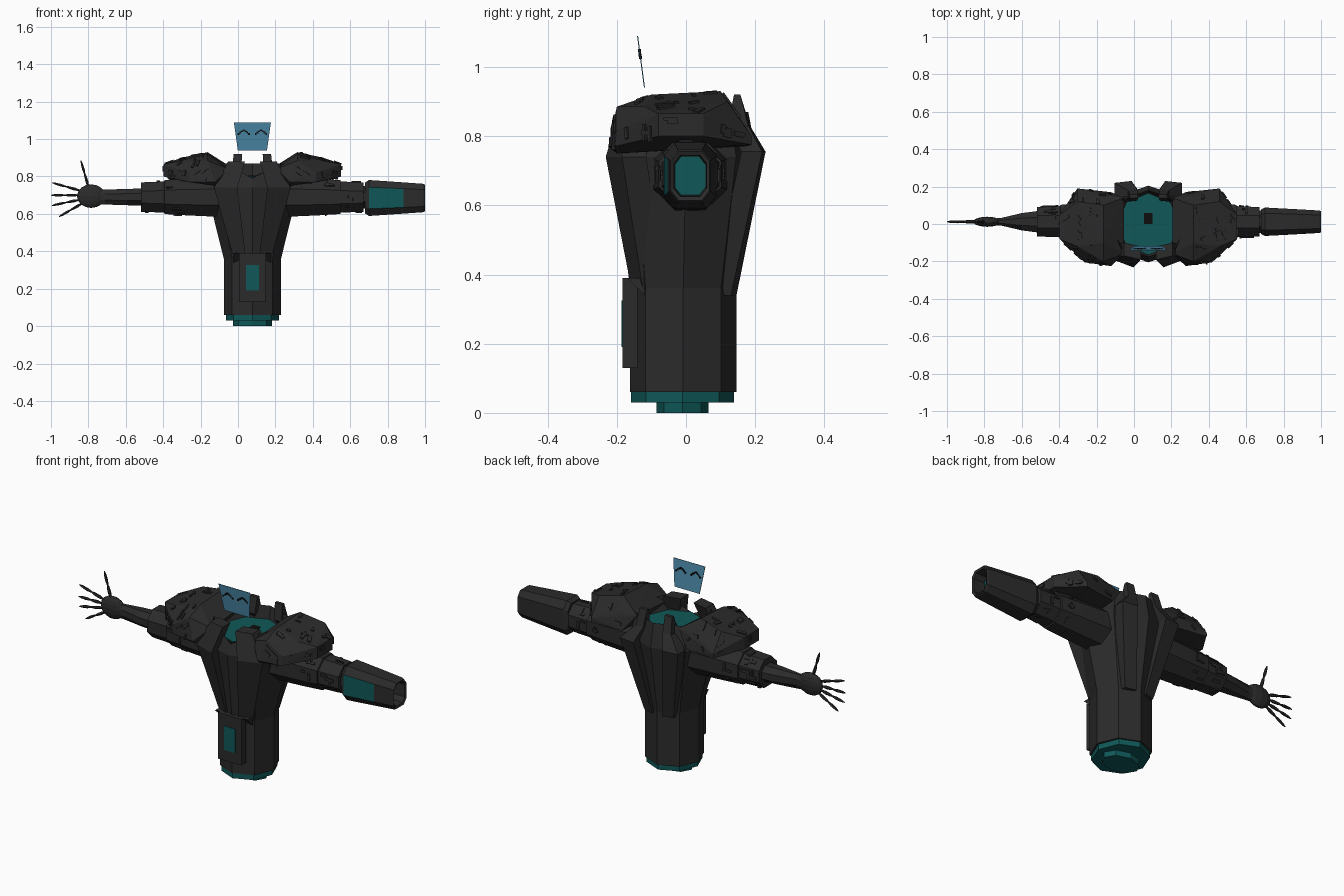
import bpy, bmesh, math, random
from mathutils import Vector, Matrix

if "Cube" in bpy.data.objects:
    bpy.data.objects.remove(bpy.data.objects["Cube"])

random.seed(4)
C = 0.077           # x of the body's mirror plane
AY, AZ = 0.012, 0.69  # arm axis


def material(name, rgb):
    m = bpy.data.materials.new(name)
    m.diffuse_color = (*rgb, 1)
    m.use_nodes = True
    m.node_tree.nodes["Principled BSDF"].inputs["Base Color"].default_value = m.diffuse_color
    return m


GREY = material("charcoal", (0.024, 0.024, 0.024))
TEAL = material("dark teal", (0.005, 0.095, 0.095))
BLUE = material("screen blue", (0.07, 0.25, 0.39))
BLACK = material("black", (0.004, 0.004, 0.004))


def finish(name, bm, mats, rule=None):
    bmesh.ops.recalc_face_normals(bm, faces=bm.faces)
    if rule:
        for f in bm.faces:
            f.material_index = 1 if rule(f.calc_center_median(), f.normal) else 0
    me = bpy.data.meshes.new(name)
    bm.to_mesh(me)
    bm.free()
    ob = bpy.data.objects.new(name, me)
    for m in mats:
        me.materials.append(m)
    bpy.context.collection.objects.link(ob)
    return ob


def loft(name, rings, mats, rule=None, caps=True):
    bm = bmesh.new()
    vs = [[bm.verts.new(p) for p in r] for r in rings]
    n = len(rings[0])
    for a, b in zip(vs, vs[1:]):
        for i in range(n):
            bm.faces.new((a[i], a[(i + 1) % n], b[(i + 1) % n], b[i]))
    if caps:
        bm.faces.new(vs[0])
        bm.faces.new(vs[-1])
    return finish(name, bm, mats, rule)


def hull(name, pts, mat):
    bm = bmesh.new()
    for p in pts:
        bm.verts.new(p)
    r = bmesh.ops.convex_hull(bm, input=bm.verts)
    bmesh.ops.delete(bm, geom=[v for v in bm.verts if not v.link_faces], context='VERTS')
    bmesh.ops.dissolve_limit(bm, angle_limit=0.02, verts=bm.verts, edges=bm.edges)
    return finish(name, bm, [mat])


def boxes(name, items, mat):
    """items: (matrix, size) pairs joined in one object"""
    bm = bmesh.new()
    for mx, s in items:
        bmesh.ops.create_cube(bm, size=1, matrix=mx @ Matrix.Diagonal((*s, 1)))
    return finish(name, bm, [mat])


def ring_z(z, rx, ry, cy=0.0, n=8):
    return [(C + rx * math.cos(2 * math.pi * i / n),
             cy + ry * math.sin(2 * math.pi * i / n), z) for i in range(n)]


def ring_x(x, ry, rz, n=8, turn=0.5):
    return [(x, AY + ry * math.cos(2 * math.pi * (i + turn) / n),
             AZ + rz * math.sin(2 * math.pi * (i + turn) / n)) for i in range(n)]


def greebles(name, ob, count, keep):
    """thin raised panel strips scattered on the chosen faces"""
    faces = [p for p in ob.data.polygons if p.area > 0.0015 and keep(p.center, p.normal)]
    items = []
    for _ in range(count):
        p = random.choices(faces, [f.area for f in faces])[0]
        v = Vector(ob.data.vertices[random.choice(p.vertices)].co)
        pos = p.center.lerp(v, random.uniform(0, 0.6))
        e = ob.data.vertices[p.vertices[1]].co - ob.data.vertices[p.vertices[0]].co
        t = e.normalized()
        b = p.normal.cross(t)
        mx = Matrix((t, b, p.normal)).transposed().to_4x4()
        size = [random.uniform(0.02, 0.05), random.uniform(0.008, 0.018), 0.012]
        if random.random() < 0.4:
            size[0], size[1] = size[1], size[0]
        items.append((Matrix.Translation(pos) @ mx, size))
    boxes(name, items, GREY)


# Base rings
loft("base_foot", [ring_z(0, 0.105, 0.075, -0.01), ring_z(0.03, 0.105, 0.075, -0.01)], [TEAL])
loft("base_ring", [ring_z(0.03, 0.142, 0.149, -0.01), ring_z(0.062, 0.142, 0.149, -0.01)], [TEAL])

# Torso with open collar; the rim dips in a notch at the front
rim = ring_z(0.87, 0.205, 0.18)
rim[6] = (C, -0.175, 0.79)
loft("torso", [ring_z(0.06, 0.153, 0.154, -0.008), ring_z(0.36, 0.153, 0.154, -0.008),
               ring_z(0.74, 0.247, 0.205), rim, ring_z(0.795, 0.166, 0.166)], [GREY])
loft("collar_core", [ring_z(0.79, 0.163, 0.163), ring_z(0.801, 0.163, 0.163)], [TEAL])
boxes("core_socket", [(Matrix.Translation((C, 0.03, 0.8)), (0.045, 0.06, 0.008))], BLACK)

# Front belly panel with its teal window
hull("belly_panel", [(C + sx * 0.072, y, z) for sx in (-1, 1)
                     for y, z in ((-0.183, 0.39), (-0.183, 0.13), (-0.14, 0.13), (-0.14, 0.39))], GREY)
hull("belly_shoulder", [(C + sx * 0.1, y, z) for sx in (-1, 1)
                        for y, z in ((-0.17, 0.39), (-0.12, 0.34), (-0.12, 0.39))], GREY)
boxes("belly_window", [(Matrix.Translation((C, -0.183, 0.258)), (0.07, 0.006, 0.135))], TEAL)

for s, side in ((-1, "left"), (1, "right")):
    # Chest and back strips: inner u, outer u, inner y, outer y, z
    for part, depth, rows in (
            ("chest_strip", 0.07, ((0.035, 0.1, -0.158, -0.125, 0.36), (0.08, 0.205, -0.232, -0.185, 0.74),
                                   (0.04, 0.13, -0.19, -0.17, 0.88))),
            ("back_strip", -0.06, ((0.03, 0.09, 0.146, 0.13, 0.34), (0.09, 0.18, 0.23, 0.22, 0.755),
                                   (0.06, 0.11, 0.185, 0.18, 0.83), (0.055, 0.1, 0.157, 0.157, 0.92)))):
        rings = []
        for k, (u0, u1, y0, y1, z) in enumerate(rows):
            d = depth if z < 0.9 else depth * 0.3
            rings.append([(C + s * u0, y0, z), (C + s * u1, y1, z),
                          (C + s * u1, y1 + d, z), (C + s * u0, y0 + d, z)])
        loft(f"{part}_{side}", rings, [GREY])

    # Shoulder pad
    pts = [(.24, -.2, .885), (.24, -.1, .92), (.24, .1, .93), (.24, .15, .86),
           (.38, .19, .80), (.38, .12, .90), (.38, -.12, .885), (.34, -.2, .82),
           (.34, -.205, .77), (.475, .05, .865), (.475, -.08, .865), (.475, .05, .80),
           (.475, -.08, .80), (.42, -.13, .80), (.38, .19, .775), (.2, -.225, .77),
           (.2, -.2, .75), (.2, .17, .77), (.165, -.07, .80), (.165, .07, .80),
           (.13, -.16, .84), (.13, .14, .86)]
    pad = hull(f"shoulder_pad_{side}", [(C + s * u, y, z) for u, y, z in pts], GREY)
    greebles(f"pad_panels_{side}", pad, 34,
             lambda c, n, s=s: n.z > -0.2 and n.x * s > -0.2 and (c.x - C) * s > 0.2)

    # Upper arm, stepped near the end
    arm = loft(f"upper_arm_{side}", [ring_x(C + s * u, r, r) for u, r in
               ((0.16, 0.115), (0.35, 0.106), (0.47, 0.098), (0.472, 0.09), (0.595, 0.085))], [GREY])
    greebles(f"arm_panels_{side}", arm, 26,
             lambda c, n, s=s: (c.x - C) * s > 0.3 and abs(n.x) < 0.5)

# Cannon on the right arm: chamfered section, hollow muzzle, teal front face


def cannon_ring(x, k):
    q = ((1, -.6), (1, .6), (.6, 1), (-.6, 1), (-1, .6), (-1, -.6), (-.6, -1), (.6, -1))
    return [(x, AY + a * 0.076 * k, AZ - 0.005 + b * 0.096 * k) for a, b in q]


loft("cannon_neck", [ring_x(0.66, 0.065, 0.065), ring_x(0.7, 0.065, 0.065)], [GREY])
loft("cannon", [cannon_ring(x, k) for x, k in
                ((0.68, 0.86), (0.7, 1.0), (0.885, 0.87), (0.99, 0.79), (1.0, 0.74), (0.995, 0.62), (0.93, 0.58))],
     [GREY, TEAL],
     lambda c, n: (n.y < -0.9 and 0.7 < c.x < 0.88) or (abs(n.x) > 0.98 and 0.92 < c.x < 0.95))

# Forearm and hand on the left arm
loft("forearm", [ring_x(x, ry, rz) for x, ry, rz in
                 ((-0.5, 0.064, 0.05), (-0.6, 0.05, 0.047), (-0.71, 0.022, 0.043), (-0.76, 0.018, 0.04))], [GREY])
bm = bmesh.new()
bmesh.ops.create_uvsphere(bm, u_segments=12, v_segments=8, radius=1,
                          matrix=Matrix.Translation((-0.785, AY, 0.695)) @ Matrix.Diagonal((0.076, 0.027, 0.063, 1)))
finish("palm", bm, [GREY])


def spindle(name, a, b, r):
    a, b = Vector(a), Vector(b)
    q = (b - a).to_track_quat('Z', 'Y')
    loft(name, [[a.lerp(b, t) + q @ Vector((r * k * math.cos(i * math.pi / 3), r * k * math.sin(i * math.pi / 3), 0))
                 for i in range(6)] for t, k in ((0, .5), (.35, 1), (.75, .8), (1, .25))], [GREY])


fingers = ((-0.80, 0.745, -0.84, 0.885), (-0.845, 0.725, -0.995, 0.767), (-0.855, 0.70, -1.0, 0.70),
           (-0.85, 0.675, -0.995, 0.645), (-0.835, 0.655, -0.957, 0.585))
for i, (x0, z0, x1, z1) in enumerate(fingers):
    a, b = Vector((x0, AY, z0)), Vector((x1, AY, z1))
    spindle(f"finger_{i}_inner", a, a.lerp(b, 0.53), 0.009)
    spindle(f"finger_{i}_outer", a.lerp(b, 0.47), b, 0.008)

# Floating face screen, leaning forward, with stepped arched eyes


def screen_y(z):
    return -0.12 - 0.02 * (z - 0.94) / 0.15


loft("face_screen", [[(C + sx * w, screen_y(z) + d, z) for sx, d in ((-1, -.0015), (1, -.0015), (1, .0015), (-1, .0015))]
                     for w, z in ((0.078, 0.94), (0.099, 1.09))], [BLUE])
eyes = []
for ex in (-0.046, 0.046):
    for i in range(-3, 4):
        z = 1.047 - (0, 0.005, 0.012, 0.02)[abs(i)]
        eyes.append((Matrix.Translation((C + ex + i * 0.0095, screen_y(z), z)), (0.0095, 0.008, 0.009)))
boxes("screen_eyes", eyes, BLACK)
